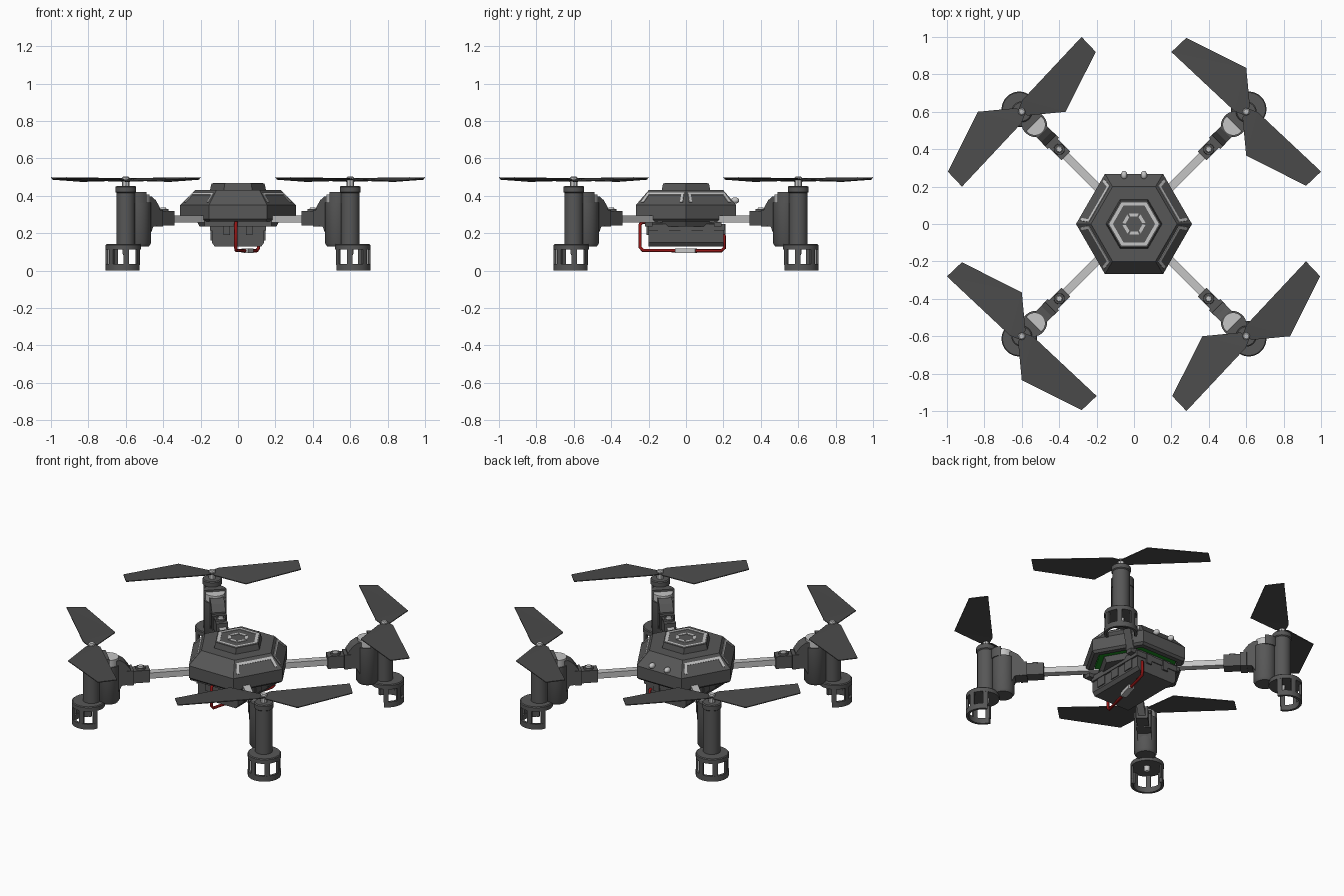
import bpy, bmesh, math
from mathutils import Matrix, Vector

if "Cube" in bpy.data.objects:
    bpy.data.objects.remove(bpy.data.objects["Cube"])

def mat(name, r, g, b):
    m = bpy.data.materials.new(name)
    m.diffuse_color = (r, g, b, 1)
    m.use_nodes = True
    m.node_tree.nodes["Principled BSDF"].inputs["Base Color"].default_value = m.diffuse_color
    return m

DARK = mat("dark_grey", .095, .095, .095)
BLADE = mat("blade_grey", .07, .07, .07)
LIGHT = mat("light_grey", .56, .56, .56)
RED = mat("wire_red", .30, .008, .008)
GREEN = mat("board_green", .01, .27, .015)

def finish(name, bm, material, smooth=False, matrix=None):
    bmesh.ops.recalc_face_normals(bm, faces=bm.faces)
    me = bpy.data.meshes.new(name)
    bm.to_mesh(me)
    bm.free()
    me.materials.append(material)
    if smooth:
        me.shade_smooth()
        me.set_sharp_from_angle(angle=math.radians(35))
    ob = bpy.data.objects.new(name, me)
    bpy.context.collection.objects.link(ob)
    if matrix is not None:
        ob.matrix_world = matrix
    return ob

def loft(name, rings, material, smooth=False, matrix=None):
    """Skin between rings of equal length and cap both ends."""
    bm = bmesh.new()
    vs = [[bm.verts.new(p) for p in r] for r in rings]
    n = len(rings[0])
    for a, b in zip(vs, vs[1:]):
        for i in range(n):
            j = (i + 1) % n
            bm.faces.new((a[i], a[j], b[j], b[i]))
    bm.faces.new(vs[0])
    bm.faces.new(vs[-1])
    return finish(name, bm, material, smooth, matrix)

def prism(name, pts, z0, z1, material, smooth=False, matrix=None):
    return loft(name, [[(x, y, z) for x, y in pts] for z in (z0, z1)], material, smooth, matrix)

def box(name, x0, x1, y0, y1, z0, z1, material, matrix=None):
    return prism(name, [(x0, y0), (x1, y0), (x1, y1), (x0, y1)], z0, z1, material, matrix=matrix)

def circle(r, n, cx=0, cy=0):
    return [(cx + r * math.cos(i * math.tau / n), cy + r * math.sin(i * math.tau / n)) for i in range(n)]

def lathe(name, profile, n, material, cx=0, smooth=False, matrix=None):
    return loft(name, [[(x, y, z) for x, y in circle(r, n, cx)] for r, z in profile], material, smooth, matrix)

def arc(ri, ro, a0, a1, n, cx=0):
    """Outline of a curved strip; angles in degrees."""
    ang = [math.radians(a0 + (a1 - a0) * i / n) for i in range(n + 1)]
    return ([(cx + ro * math.cos(a), ro * math.sin(a)) for a in ang]
            + [(cx + ri * math.cos(a), ri * math.sin(a)) for a in reversed(ang)])

# Hexagonal body, hollowed underneath, with raised top plate
lathe("body_shell", [(.262, .285), (.262, .262), (.295, .262), (.31, .275), (.31, .35), (.23, .43)], 6, DARK)
lathe("top_plate", [(.15, .43), (.142, .465)], 6, DARK)
lathe("circuit_board", [(.255, .268), (.255, .282)], 6, GREEN)
lathe("under_plate", [(.205, .235), (.225, .275)], 6, DARK)

# Light lines on the top plate
for k in range(6):
    prism("top_hex_line", arc(.113, .133, 60 * k, 60 * k + 60, 1), .464, .468, LIGHT)
    prism("top_inner_dash", arc(.044, .062, 60 * k + 6, 60 * k + 56, 1), .464, .468, LIGHT)

# Bracket-shaped lines on the four diagonal slopes
for deg in (30, 150, 210, 330):
    a = math.radians(deg)
    u = Vector((-math.sin(a), math.cos(a), 0))
    v = Vector((-math.cos(a) * .069, -math.sin(a) * .069, .08)).normalized()
    w = u.cross(v)
    o = Vector((math.cos(a) * .2685, math.sin(a) * .2685, .35))
    m = Matrix((u, v, w)).transposed().to_4x4()
    m.translation = o
    half = [(.128, .02), (.112, .085), (-.112, .085), (-.128, .02), (-.112, .02), (-.10, .07), (.10, .07), (.112, .02)]
    prism("slope_line", half, -.001, .004, LIGHT, matrix=m)

# Two small lamps on the back slope
for x in (-.053, .053):
    bm = bmesh.new()
    bmesh.ops.create_uvsphere(bm, u_segments=12, v_segments=8, radius=.019)
    finish("rear_lamp", bm, LIGHT, True, Matrix.Translation((x, .262, .375)) @ Matrix.Diagonal((.9, 1.2, .9, 1)))

# Battery in its tray
box("battery_tray", -.15, .15, -.2, .205, .215, .25, DARK)
prism("battery", [(-.14, .15), (-.125, .13), (.125, .13), (.14, .15), (.14, .225), (-.14, .225)], -.2, .2, DARK,
      matrix=Matrix(((1, 0, 0, 0), (0, 0, 1, 0), (0, 1, 0, 0), (0, 0, 0, 1))))
for x in (-.06, .06):
    for y in (-.21, .20):
        box("tray_clip", x - .018, x + .018, y, y + .01, .19, .25, DARK)
for x in (-.146, .14):
    for y in (-.12, 0, .12):
        box("battery_rib", x, x + .006, y - .03, y + .03, .16, .215, DARK)
for y in (-.2, .17):
    box("tray_hook", -.18, .18, y - .02, y + .02, .235, .265, DARK)

# Red power wire with a light connector
cu = bpy.data.curves.new("power_wire", "CURVE")
cu.dimensions = "3D"
cu.bevel_depth = .009
cu.bevel_resolution = 2
path = [(-.01, -.19, .258), (-.01, -.235, .258), (-.012, -.246, .245), (-.012, -.246, .125), (-.01, -.23, .108),
        (.05, 0, .106), (.10, .19, .106), (.11, .205, .12), (.11, .205, .185), (.10, .19, .193)]
sp = cu.splines.new("POLY")
sp.points.add(len(path) - 1)
for p, c in zip(sp.points, path):
    p.co = (*c, 1)
cu.materials.append(RED)
bpy.context.collection.objects.link(bpy.data.objects.new("power_wire", cu))
box("wire_connector", -.055, .055, -.018, .018, -.012, .012, LIGHT,
    Matrix.Translation((.05, 0, .106)) @ Matrix.Rotation(math.radians(75), 4, "Z"))

# Everything on one arm, built along +x and then turned
D = .8485   # rotor distance
F = .867    # foot centre
SIDE = Matrix(((1, 0, 0, 0), (0, 0, 1, 0), (0, 1, 0, 0), (0, 0, 0, 1)))

def blade(name, turn, matrix):
    pts = [(-.02, -.005, .489), (-.042, .045, .494), (-.057, .509, .499), (.053, .506, .491),
           (.166, .166, .479), (.035, .007, .485)]
    bm = bmesh.new()
    top = [bm.verts.new(p) for p in pts]
    low = [bm.verts.new((x, y, z - .005)) for x, y, z in pts]
    for r in (top, low):
        for t in ((0, 1, 5), (1, 4, 5), (1, 2, 4), (2, 3, 4)):
            bm.faces.new([r[i] for i in t])
    for i in range(6):
        j = (i + 1) % 6
        bm.faces.new((top[i], top[j], low[j], low[i]))
    finish(name, bm, BLADE, matrix=matrix @ Matrix.Translation((D, 0, 0)) @ Matrix.Rotation(turn, 4, "Z"))

for k in range(4):
    R = Matrix.Rotation(math.radians(45 + 90 * k), 4, "Z")
    # Arm rod and clamp
    box("arm_rod", .2, .56, -.021, .021, .258, .294, LIGHT, R)
    box("arm_clamp", .515, .63, -.034, .034, .242, .318, DARK, R)
    lathe("clamp_boss", [(.03, .318), (.028, .328)], 12, DARK, .565, True, R)
    lathe("clamp_screw", [(.018, .328), (.014, .336)], 10, LIGHT, .565, True, R)
    box("clamp_collar", .61, .65, -.043, .043, .235, .325, DARK, R)
    # Sloped gusset up to the motor
    prism("gusset", [(.63, .24), (.63, .335), (.66, .375), (.69, .395), (.72, .395), (.72, .16), (.68, .235)],
          -.04, .04, DARK, matrix=R @ SIDE)
    # Motor in its housing
    lathe("motor_housing", [(.055, .13), (.065, .145), (.065, .365)], 20, DARK, .75, True, R)
    lathe("motor", [(.057, .36), (.057, .408)], 20, LIGHT, .75, True, R)
    prism("motor_cap", arc(.0, .066, -90, 90, 10, .757)[:11], .36, .42, DARK, True, R)
    # Rotor tube, shaft and hub
    lathe("rotor_tube", [(.05, .13), (.05, .415), (.056, .42), (.056, .447), (.05, .452)], 20, DARK, D, True, R)
    lathe("rotor_shaft", [(.02, .44), (.02, .497), (.014, .503)], 8, LIGHT, D, True, R)
    blade("rotor_blade", 0, R)
    blade("rotor_blade", math.pi, R)
    # Foot: lid, open cage and bottom ring
    lathe("foot_lid", [(.095, .112), (.095, .137), (.09, .142)], 28, DARK, F, True, R)
    prism("foot_ring", arc(.08, .095, -112, 112, 20, F), 0, .034, DARK, True, R)
    for a in (-105, -54, 0, 54, 105):
        prism("foot_post", arc(.082, .0945, a - 9, a + 9, 3, F), .03, .115, DARK, True, R)
    lathe("shaft_end", [(.012, .08), (.018, .09), (.018, .115)], 10, LIGHT, D, True, R)
